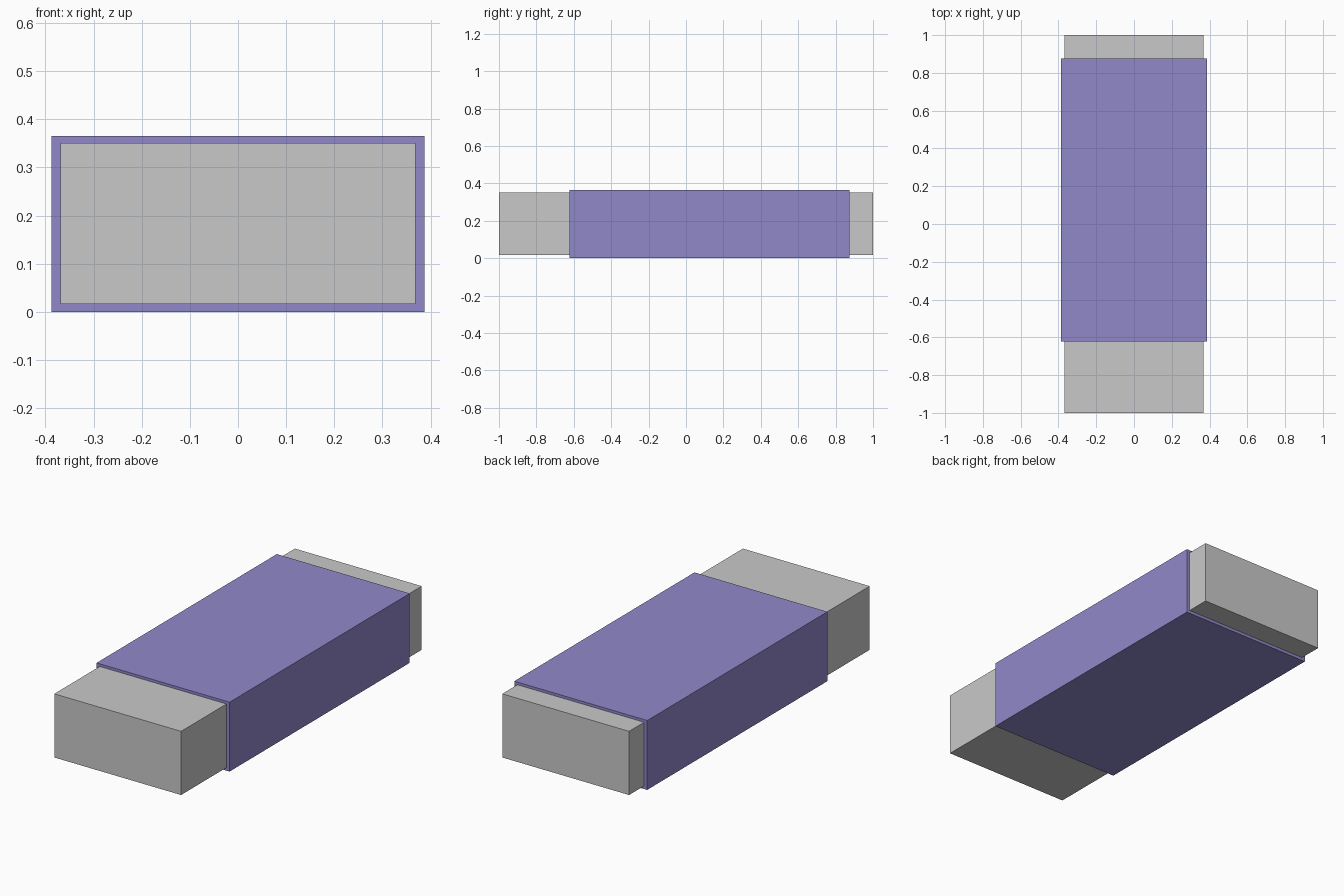
import bpy
import bmesh

if "Cube" in bpy.data.objects:
    bpy.data.objects.remove(bpy.data.objects["Cube"])


def material(name, rgb):
    m = bpy.data.materials.new(name)
    m.diffuse_color = (*rgb, 1.0)
    m.use_nodes = True
    m.node_tree.nodes["Principled BSDF"].inputs["Base Color"].default_value = m.diffuse_color
    return m


def add_object(name, bm, mat):
    bmesh.ops.recalc_face_normals(bm, faces=bm.faces)
    mesh = bpy.data.meshes.new(name)
    bm.to_mesh(mesh)
    bm.free()
    mesh.materials.append(mat)
    obj = bpy.data.objects.new(name, mesh)
    bpy.context.collection.objects.link(obj)
    return obj


def ring(bm, half_w, z0, z1, y):
    """Rectangular loop of vertices in the plane at y."""
    return [bm.verts.new((x, y, z)) for x, z in
            ((-half_w, z0), (half_w, z0), (half_w, z1), (-half_w, z1))]


def bridge(bm, a, b):
    for i in range(4):
        j = (i + 1) % 4
        bm.faces.new((a[i], a[j], b[j], b[i]))


grey = material("light grey rubber", (0.584, 0.584, 0.584))
purple = material("purple card", (0.285, 0.246, 0.591))

INNER = (0.369, 0.016, 0.351)   # half width, bottom, top
OUTER = (0.387, 0.0, 0.365)

# Rubber block
bm = bmesh.new()
front, back = ring(bm, *INNER, -1.0), ring(bm, *INNER, 1.0)
bridge(bm, front, back)
bm.faces.new(front)
bm.faces.new(back)
add_object("eraser_block", bm, grey)

# Open-ended sleeve wrapped snugly around the block
bm = bmesh.new()
loops = [ring(bm, *size, y) for size, y in
         ((OUTER, -0.623), (OUTER, 0.875), (INNER, 0.875), (INNER, -0.623))]
for i in range(4):
    bridge(bm, loops[i], loops[(i + 1) % 4])
add_object("sleeve", bm, purple)
